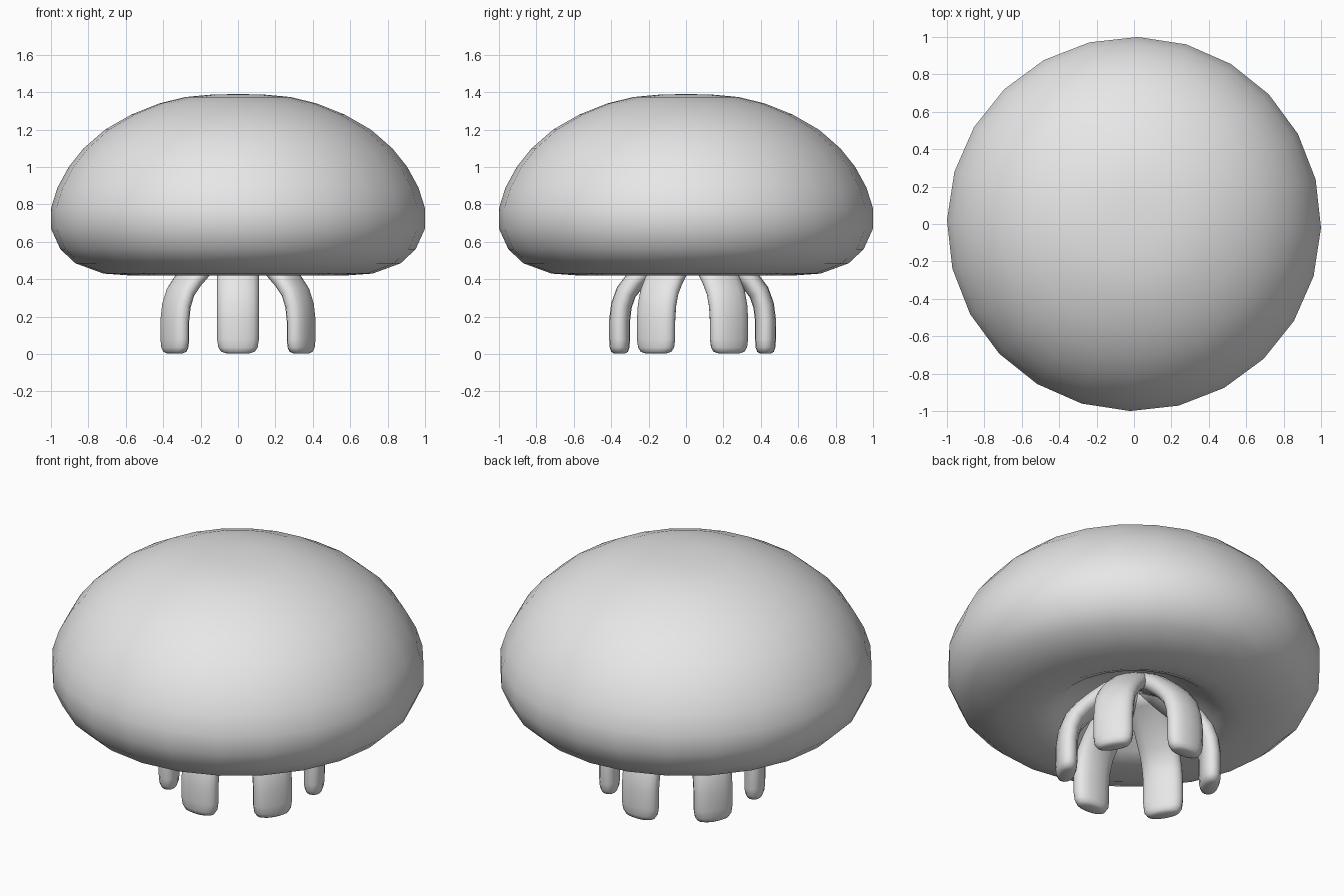
import bpy, bmesh, math
from mathutils import Vector, Matrix

cube = bpy.data.objects.get("Cube")
if cube:
    bpy.data.objects.remove(cube, do_unlink=True)

# Single flat colour
grey = bpy.data.materials.new("light_grey")
grey.use_nodes = True
colour = (0.8, 0.8, 0.8, 1)
grey.diffuse_color = colour
grey.node_tree.nodes["Principled BSDF"].inputs["Base Color"].default_value = colour


def finish(bm, name):
    """Turn a bmesh into a smooth, coloured object."""
    bmesh.ops.remove_doubles(bm, verts=bm.verts, dist=0.0005)
    bmesh.ops.recalc_face_normals(bm, faces=bm.faces)
    for face in bm.faces:
        face.smooth = True
    mesh = bpy.data.meshes.new(name)
    bm.to_mesh(mesh)
    bm.free()
    mesh.materials.append(grey)
    obj = bpy.data.objects.new(name, mesh)
    bpy.context.collection.objects.link(obj)
    return obj


# Bell: domed top, rounded rim and hollow underside, turned around z
BELL = [(0, 1.39), (0.14, 1.387), (0.28, 1.374), (0.42, 1.34), (0.57, 1.28),
        (0.71, 1.2), (0.825, 1.1), (0.905, 1.0), (0.965, 0.89), (1.0, 0.78),
        (1.0, 0.67), (0.95, 0.56), (0.87, 0.485), (0.72, 0.43), (0.58, 0.42),
        (0.5, 0.423), (0.43, 0.455), (0.36, 0.51), (0.25, 0.565),
        (0.12, 0.595), (0, 0.6)]
bm = bmesh.new()
turn = Matrix.Rotation(math.radians(-1.2), 3, "Z")
verts = [bm.verts.new(turn @ Vector((r, 0, z))) for r, z in BELL]
edges = [bm.edges.new(pair) for pair in zip(verts, verts[1:])]
bmesh.ops.spin(bm, geom=verts + edges, cent=(0, 0, 0), axis=(0, 0, 1),
               angle=math.tau, steps=24)
finish(bm, "bell")

# Tentacles: an oval section swept from the rounded tip up into the hollow
# Each entry is radius, height and section scale
PATH = [(0.39, 0.003, 0.55), (0.39, 0.012, 0.8), (0.39, 0.035, 0.94),
        (0.39, 0.08, 1), (0.39, 0.18, 1), (0.38, 0.26, 1), (0.355, 0.33, 1),
        (0.31, 0.39, 1), (0.25, 0.45, 1), (0.18, 0.51, 1), (0.1, 0.56, 1),
        (0.02, 0.59, 0.8)]
SIDES = 16
HALF_WIDTH, HALF_DEPTH = 0.112, 0.056


def rounded(value):
    """Flatten the oval slightly towards a rounded rectangle."""
    return math.copysign(abs(value) ** 0.88, value)


def tentacle(index):
    bm = bmesh.new()
    place = (Matrix.Translation((0, 0.035, 0))
             @ Matrix.Rotation(math.radians(30 + 60 * index), 4, "Z"))
    rings = []
    for i, (r, z, scale) in enumerate(PATH):
        before, after = PATH[max(i - 1, 0)], PATH[min(i + 1, len(PATH) - 1)]
        along = Vector((after[0] - before[0], 0, after[1] - before[1])).normalized()
        outward = Vector((along.z, 0, -along.x))
        ring = []
        for k in range(SIDES):
            a = math.tau * k / SIDES
            point = (Vector((r, 0, z))
                     + outward * rounded(math.cos(a)) * HALF_DEPTH * scale
                     + Vector((0, rounded(math.sin(a)) * HALF_WIDTH * scale, 0)))
            ring.append(bm.verts.new(place @ point))
        rings.append(ring)
    for low, high in zip(rings, rings[1:]):
        for k in range(SIDES):
            n = (k + 1) % SIDES
            bm.faces.new((low[k], low[n], high[n], high[k]))
    bm.faces.new(rings[0])
    bm.faces.new(rings[-1])
    finish(bm, f"tentacle_{index + 1}")


for index in range(6):
    tentacle(index)
